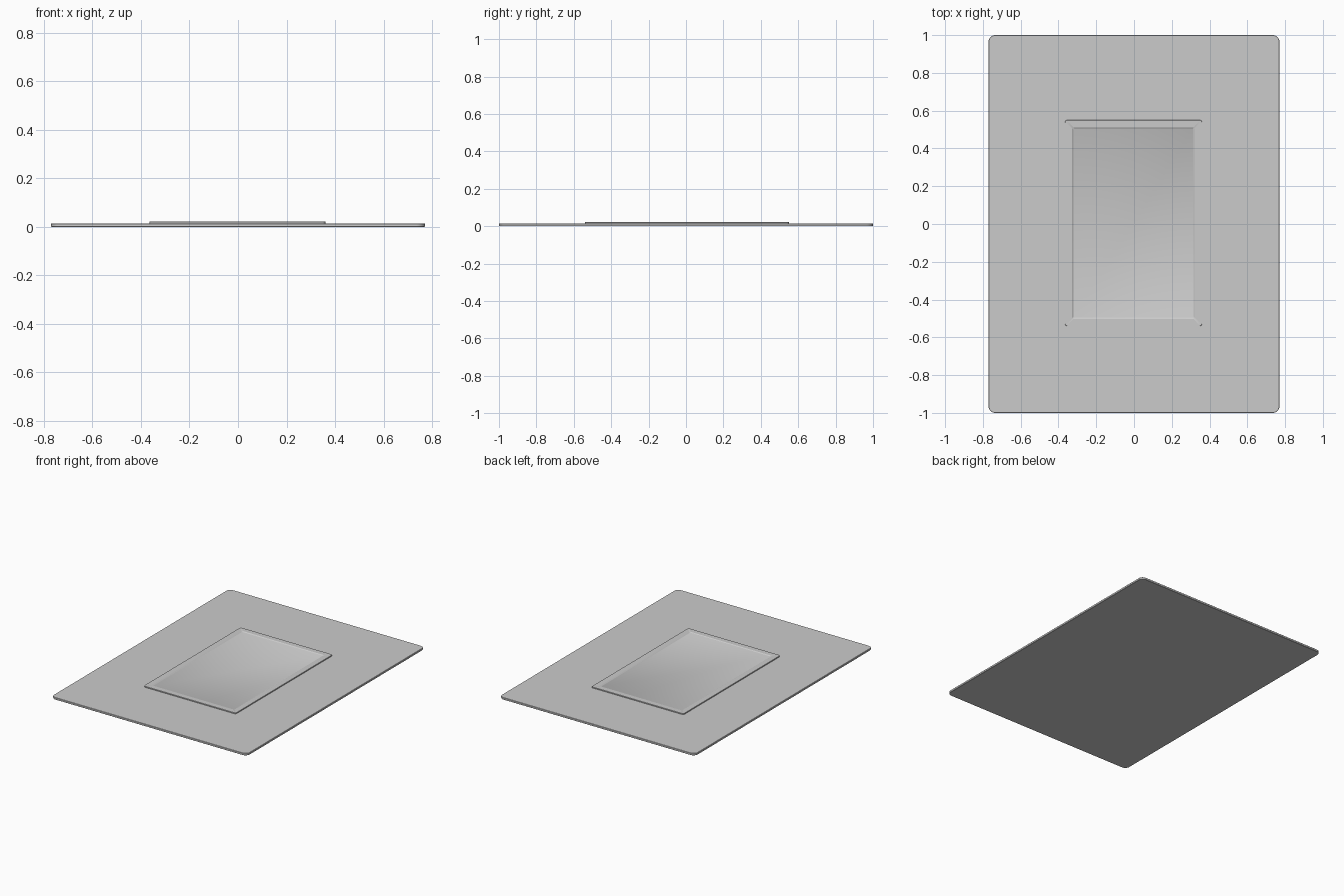
import bpy, bmesh, math

if "Cube" in bpy.data.objects:
    bpy.data.objects.remove(bpy.data.objects["Cube"])


def rounded_loop(bm, x0, x1, y0, y1, r, z, seg):
    """Counter-clockwise ring of vertices around a rounded rectangle."""
    corners = [(x1 - r, y1 - r), (x0 + r, y1 - r), (x0 + r, y0 + r), (x1 - r, y0 + r)]
    ring = []
    for i, (cx, cy) in enumerate(corners):
        for k in range(seg + 1):
            a = math.pi / 2 * (i + k / seg)
            ring.append(bm.verts.new((cx + r * math.cos(a), cy + r * math.sin(a), z)))
    return ring


def stacked_slab(name, bounds, radius, profile, seg=8):
    """Closed slab from (inset, height) profile steps."""
    x0, x1, y0, y1 = bounds
    bm = bmesh.new()
    rings = [rounded_loop(bm, x0 + d, x1 - d, y0 + d, y1 - d, max(radius - d, 0.006), z, seg)
             for d, z in profile]
    for low, high in zip(rings, rings[1:]):
        for i in range(len(low)):
            j = (i + 1) % len(low)
            bm.faces.new((low[i], low[j], high[j], high[i]))
    bm.faces.new(rings[0][::-1])
    bm.faces.new(rings[-1])
    mesh = bpy.data.meshes.new(name)
    bm.to_mesh(mesh)
    bm.free()
    obj = bpy.data.objects.new(name, mesh)
    bpy.context.collection.objects.link(obj)
    bpy.ops.object.select_all(action='DESELECT')
    obj.select_set(True)
    bpy.context.view_layer.objects.active = obj
    bpy.ops.object.shade_smooth_by_angle(angle=math.radians(30))
    return obj


# Thin base sheet with rounded corners and slightly softened edges
stacked_slab("base_plate", (-0.77, 0.77, -1.0, 1.0), 0.035,
             [(0.002, 0), (0, 0.002), (0, 0.013), (0.002, 0.015)])

# Raised centre panel: narrow rim around a shallow recess
stacked_slab("centre_panel", (-0.365, 0.36, -0.54, 0.55), 0.012,
             [(0, 0.012), (0, 0.021), (0.001, 0.022), (0.038, 0.022), (0.044, 0.018)])
